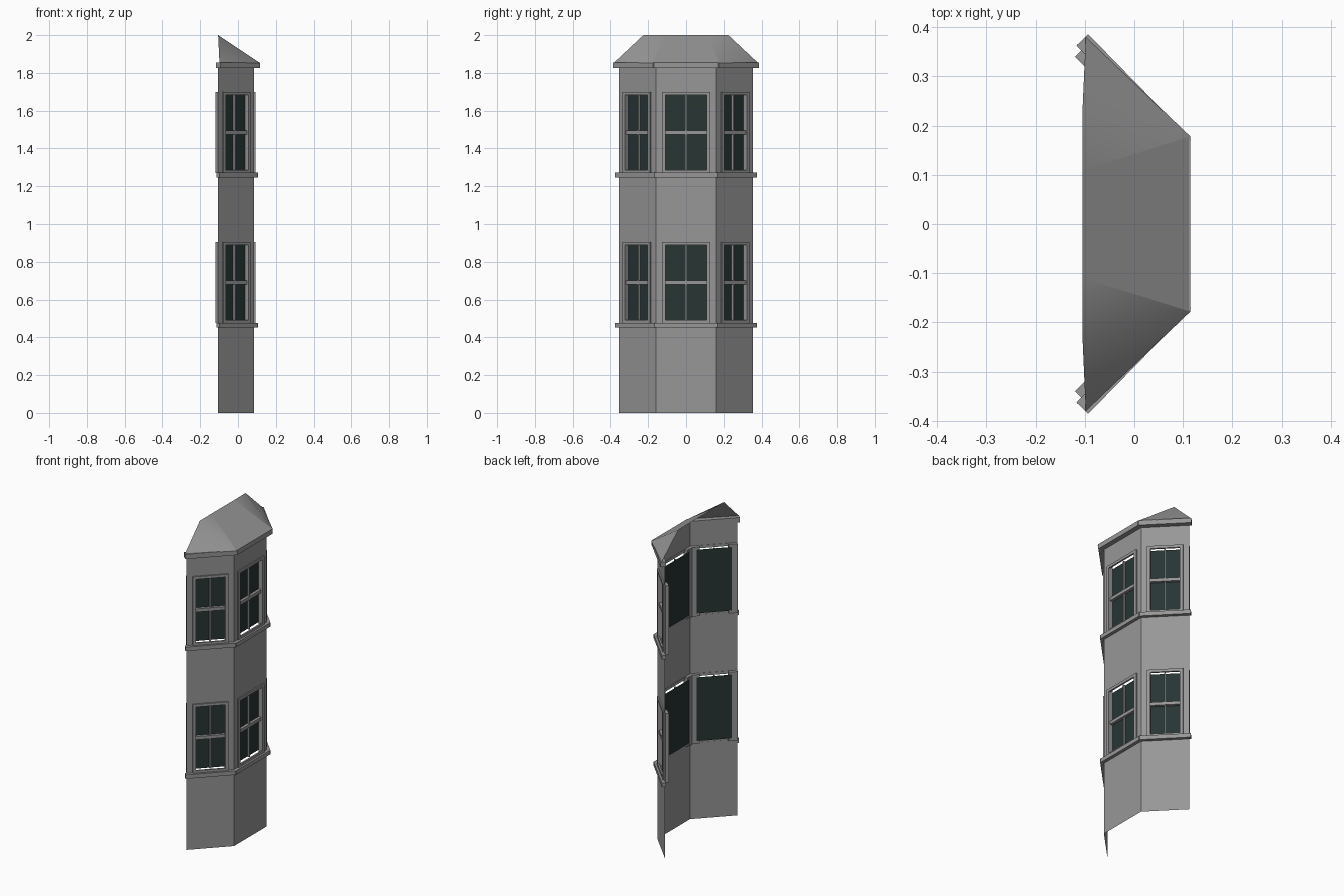
import bpy, bmesh
from mathutils import Vector

cube = bpy.data.objects.get("Cube")
if cube:
    bpy.data.objects.remove(cube)


def material(name, rgb):
    m = bpy.data.materials.new(name)
    m.use_nodes = True
    m.diffuse_color = (*rgb, 1)
    m.node_tree.nodes["Principled BSDF"].inputs["Base Color"].default_value = (*rgb, 1)
    return m


GREY = material("stone grey", (0.31, 0.31, 0.31))
GLASS = material("dark green glass", (0.02, 0.035, 0.034))


def finish(name, bm, mat):
    me = bpy.data.meshes.new(name)
    bm.to_mesh(me)
    bm.free()
    me.materials.append(mat)
    ob = bpy.data.objects.new(name, me)
    bpy.context.collection.objects.link(ob)
    return ob


# Each bay side is a local frame: u along the wall, d outward, z up
class Side:
    def __init__(self, name, a, b):
        a, b = Vector(a), Vector(b)
        self.name = name
        self.mid = (a + b) / 2
        self.half = (b - a).length / 2
        self.t = (b - a).normalized()
        self.n = Vector((self.t.y, -self.t.x))

    def at(self, u, d, z):
        p = self.mid + self.t * u + self.n * d
        return Vector((p.x, p.y, z))

    def sheet(self, bm, u0, u1, z0, z1, d=0):
        bm.faces.new([bm.verts.new(self.at(u, d, z))
                      for u, z in ((u0, z0), (u1, z0), (u1, z1), (u0, z1))])

    def box(self, bm, u0, u1, d0, d1, z0, z1):
        v = bmesh.ops.create_cube(bm, size=1)["verts"]
        for p in v:
            x, y, z = p.co + Vector((.5, .5, .5))
            p.co = self.at(u0 + x * (u1 - u0), d0 + y * (d1 - d0), z0 + z * (z1 - z0))
        # local axes are left-handed, so turn the faces outward
        bmesh.ops.reverse_faces(bm, faces=list({f for p in v for f in p.link_faces}))


plan = [(-.105, -.355), (.085, -.16), (.085, .16), (-.105, .355)]
sides = [Side(n, a, b) for n, a, b in
         zip(("front", "middle", "back"), plan, plan[1:])]
storeys = {"lower": 0.475, "upper": 1.27}
RAIL, HIGH = 0.017, 0.43

for s in sides:
    w = s.half - 0.034          # half width of the window frame
    o = w - 0.018               # half width of the opening

    # Wall sheet with two openings
    bm = bmesh.new()
    z = 0
    for base in storeys.values():
        lo, hi = base + RAIL, base + HIGH - RAIL
        s.sheet(bm, -s.half, s.half, z, lo)
        s.sheet(bm, -s.half, -w, lo, hi)
        s.sheet(bm, w, s.half, lo, hi)
        z = hi
    s.sheet(bm, -s.half, s.half, z, 1.85)
    finish(s.name + "_wall", bm, GREY)

    for level, base in storeys.items():
        lo, hi, top = base + RAIL, base + HIGH - RAIL, base + HIGH
        mid = (lo + hi) / 2

        # Outer frame and inner jambs
        bm = bmesh.new()
        for k in (-1, 1):
            u0, u1 = sorted((k * o, k * w))
            s.box(bm, u0, u1, -.018, .008, base, top)
            u0, u1 = sorted((k * w, k * s.half))
            s.box(bm, u0, u1, -.021, -.001, base, top)
        s.box(bm, -o, o, -.002, .008, base, lo)
        s.box(bm, -o, o, -.002, .008, hi, top)
        finish(f"{s.name}_{level}_window_frame", bm, GREY)

        # Glazing bars
        bm = bmesh.new()
        s.box(bm, -o, o, -.018, -.001, mid - .01, mid + .01)
        s.box(bm, -.004, .004, -.018, -.005, lo, hi)
        finish(f"{s.name}_{level}_glazing_bars", bm, GREY)

        # Recessed pane
        bm = bmesh.new()
        s.sheet(bm, -w, w, lo, hi, -.019)
        finish(f"{s.name}_{level}_glass", bm, GLASS)

        # Sill band
        bm = bmesh.new()
        s.box(bm, -s.half - .01, s.half + .01, -.003, .02, base - .023, base + .002)
        finish(f"{s.name}_{level}_sill", bm, GREY)

    # Cornice under the roof
    bm = bmesh.new()
    s.box(bm, -s.half - .014, s.half + .014, -.003, .03, 1.825, 1.855)
    finish(s.name + "_cornice", bm, GREY)

# Roof: flat middle slope and softly shaded hips, open at the back
EAVE, RIDGE, BACK = 1.853, 2.0, -.105


def slope(name, faces, smooth):
    bm = bmesh.new()
    made = {}
    for f in faces:
        bm.faces.new([made.setdefault(p, None) or made.update({p: bm.verts.new(p)}) or made[p]
                      for p in f]).smooth = smooth
    finish(name, bm, GREY)


slope("roof_middle", [[(.115, -.178, EAVE), (.115, .178, EAVE),
                       (BACK, .11, RIDGE), (BACK, -.11, RIDGE)]], False)
for name, k in (("roof_front_hip", -1), ("roof_back_hip", 1)):
    corner, inner = (.115, k * .178, EAVE), (BACK, k * .11, RIDGE)
    outer, end = (BACK, k * .225, RIDGE), (-.098, k * .382, EAVE)
    tris = [[corner, end, outer], [corner, outer, inner]]
    slope(name, [t[::k] for t in tris], True)
